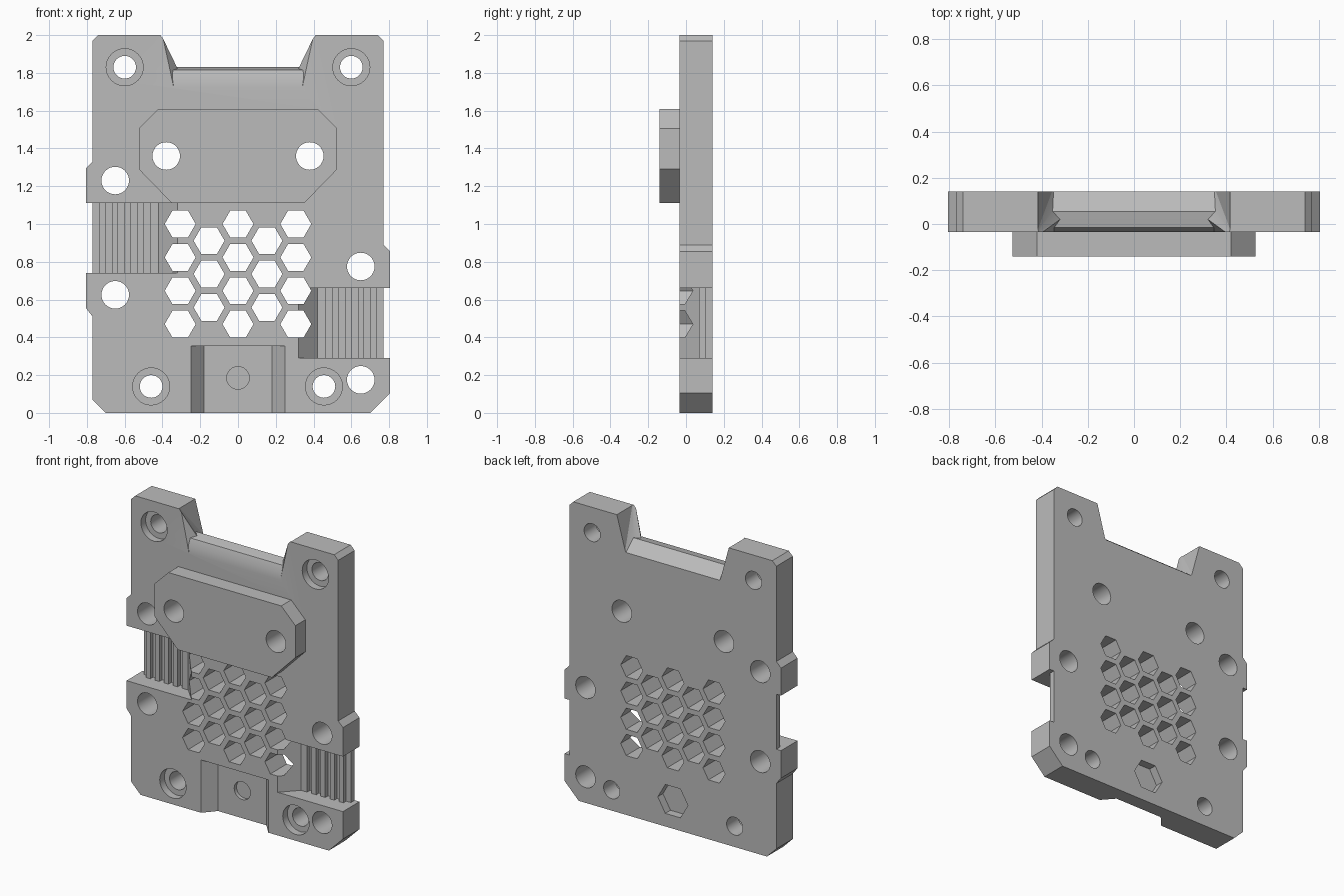
import bpy, bmesh, math

if "Cube" in bpy.data.objects:
    bpy.data.objects.remove(bpy.data.objects["Cube"], do_unlink=True)

FRONT, BACK = -0.035, 0.14      # plate faces
OUT = 0.06                      # how far cutters overshoot

grey = bpy.data.materials.new("plain grey")
grey.use_nodes = True
grey.diffuse_color = (0.5, 0.5, 0.5, 1)
grey.node_tree.nodes["Principled BSDF"].inputs["Base Color"].default_value = (0.5, 0.5, 0.5, 1)


def solid(name, rings, fan=False):
    """Closed solid between two matching rings of points."""
    bm = bmesh.new()
    a, b = [[bm.verts.new(p) for p in ring] for ring in rings]
    n = len(a)
    for i in range(n):
        j = (i + 1) % n
        bm.faces.new((a[i], a[j], b[j], b[i]))
    for ring in (a, b):
        if fan:
            for i in range(1, n - 1):
                bm.faces.new((ring[0], ring[i], ring[i + 1]))
        else:
            bm.faces.new(ring)
    bmesh.ops.recalc_face_normals(bm, faces=bm.faces)
    mesh = bpy.data.meshes.new(name)
    bm.to_mesh(mesh)
    bm.free()
    mesh.materials.append(grey)
    obj = bpy.data.objects.new(name, mesh)
    bpy.context.collection.objects.link(obj)
    return obj


def prism_y(name, xz, y0, y1):
    return solid(name, [[(x, y, z) for x, z in xz] for y in (y0, y1)])


def prism_z(name, xy, z0, z1):
    return solid(name, [[(x, y, z) for x, y in xy] for z in (z0, z1)])


def disc(x, z, r, sides):
    return [(x + r * math.cos(math.tau * i / sides), z + r * math.sin(math.tau * i / sides))
            for i in range(sides)]


def combine(target, other, operation="DIFFERENCE"):
    mod = target.modifiers.new("bool", "BOOLEAN")
    mod.operation, mod.solver, mod.object = operation, "EXACT", other
    bpy.context.view_layer.objects.active = target
    bpy.ops.object.modifier_apply(modifier=mod.name)
    bpy.data.objects.remove(other, do_unlink=True)


def drill(x, z, r, y0=-0.3, y1=0.3, sides=32):
    combine(plate, prism_y("drill", disc(x, z, r, sides), y0, y1))


# Main plate outline with side tabs and chamfered corners
right = [(0.70, 0), (0.805, 0.105), (0.805, 0.29), (0.77, 0.29), (0.77, 0.66),
         (0.805, 0.66), (0.805, 0.855), (0.77, 0.89), (0.77, 1.97), (0.74, 2)]
left = [(-0.74, 2), (-0.77, 1.97), (-0.77, 1.33), (-0.805, 1.295), (-0.805, 1.11),
        (-0.77, 1.11), (-0.77, 0.74), (-0.805, 0.74), (-0.805, 0.555), (-0.77, 0.51),
        (-0.77, 0.07), (-0.70, 0)]
plate = prism_y("mounting_plate", right + left, FRONT, BACK)

# Raised octagonal boss on the front
half = [(0.35, 1.11), (0.525, 1.29), (0.525, 1.505), (0.42, 1.61)]
boss = prism_y("boss", half + [(-x, z) for x, z in reversed(half)], -0.14, 0.02)
combine(plate, boss, "UNION")

# Top notch: (y, z, half width) around its section
section = [(-OUT, 2.05, 0.43), (-OUT, 1.72, 0.34), (FRONT, 1.72, 0.34), (-0.031, 1.77, 0.347),
           (-0.015, 1.815, 0.345), (0.02, 1.823, 0.32), (0.055, 1.83, 0.352),
           (0.16, 1.748, 0.347), (0.16, 2.05, 0.43)]
combine(plate, solid("notch", [[(s * w, y, z) for y, z, w in section] for s in (-1, 1)], True))

# Toothed belt pockets, one on each side
pocket = [(0.296, -OUT), (0.42, 0.07)]
for i in range(5):
    x = 0.465 + i * 0.0675
    pocket += [(x, 0.07), (x, 0.10)]
    if i < 4:
        pocket += [(x + 0.034, 0.10), (x + 0.034, 0.07)]
pocket += [(0.9, 0.10), (0.9, -OUT)]
for side, low, high in ((1, 0.29, 0.66), (-1, 0.74, 1.11)):
    combine(plate, prism_z("pocket", [(side * x, y) for x, y in pocket], low, high))

# Bottom slot with sloping walls
slot = [(-0.272, -OUT), (-0.18, 0.045), (0.18, 0.045), (0.272, -OUT)]
combine(plate, prism_z("slot", slot, -0.1, 0.355))

# Blind screw hole in the slot and nut recess behind it
drill(0, 0.185, 0.06, 0, 0.07)
drill(0, 0.185, 0.112, 0.085, 0.2, 6)

# Counterbored corner holes
for x, z in ((-0.6, 1.83), (0.6, 1.83), (-0.46, 0.14), (0.455, 0.14)):
    drill(x, z, 0.098, -OUT, 0.015)
    drill(x, z, 0.06)

# Plain through holes
for x, z in ((-0.65, 1.23), (-0.65, 0.625), (0.65, 0.775), (0.65, 0.175),
             (-0.38, 1.36), (0.38, 1.36)):
    drill(x, z, 0.073)

# Honeycomb vent
for col in range(-2, 3):
    odd = col % 2
    for row in range(4 - odd):
        drill(col * 0.153, 1.0 - (row + odd / 2) * 0.1767, 0.082, sides=6)

# Smooth the hole walls, keep all other edges crisp
bpy.ops.object.select_all(action="DESELECT")
plate.select_set(True)
bpy.context.view_layer.objects.active = plate
bpy.ops.object.shade_smooth_by_angle(angle=math.radians(15))
